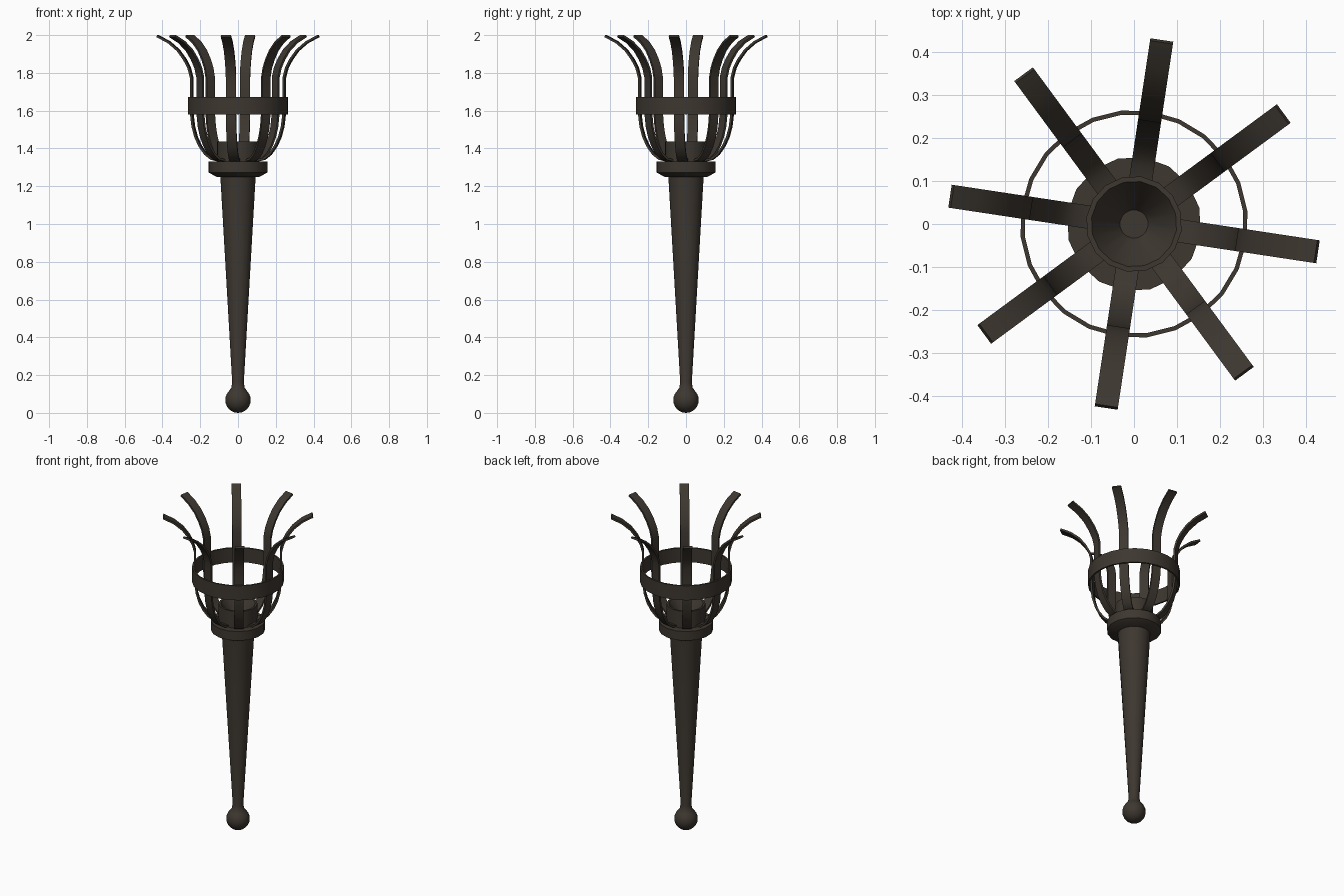
import bpy, bmesh, math
from mathutils import Matrix, Vector

if "Cube" in bpy.data.objects:
    bpy.data.objects.remove(bpy.data.objects["Cube"])

iron = bpy.data.materials.new("dark brown iron")
iron.diffuse_color = (0.047, 0.038, 0.029, 1)
iron.use_nodes = True
iron.node_tree.nodes["Principled BSDF"].inputs["Base Color"].default_value = iron.diffuse_color


def finish(name, bm, angle=35):
    bmesh.ops.recalc_face_normals(bm, faces=bm.faces)
    mesh = bpy.data.meshes.new(name)
    bm.to_mesh(mesh)
    bm.free()
    mesh.materials.append(iron)
    ob = bpy.data.objects.new(name, mesh)
    bpy.context.collection.objects.link(ob)
    bpy.ops.object.select_all(action='DESELECT')
    ob.select_set(True)
    bpy.context.view_layer.objects.active = ob
    bpy.ops.object.shade_smooth_by_angle(angle=math.radians(angle))
    return ob


def lathe(name, profile, sides, turn=0.0, loop=False):
    """Revolve (radius, z) points about z; loop joins the last point to the first."""
    bm = bmesh.new()
    rings = []
    for r, z in profile:
        if r < 1e-5:
            rings.append([bm.verts.new((0, 0, z))] * sides)
        else:
            rings.append([bm.verts.new((r * math.cos(turn + math.tau * i / sides),
                                        r * math.sin(turn + math.tau * i / sides), z))
                          for i in range(sides)])
    pairs = list(zip(rings, rings[1:]))
    if loop:
        pairs.append((rings[-1], rings[0]))
    for a, b in pairs:
        for i in range(sides):
            j = (i + 1) % sides
            bm.faces.new(list(dict.fromkeys((a[i], a[j], b[j], b[i]))))
    return finish(name, bm)


TURN = math.radians(-8.6)

# Tapered handle with a ball pommel
ball = [(0.068 * math.sin(t), 0.068 - 0.068 * math.cos(t))
        for t in (math.pi * k / 12 for k in range(10))]
lathe("handle", ball + [(0.036, 0.133), (0.031, 0.16), (0.095, 1.26), (0, 1.26)], 20, TURN)

# Collar with a bevelled underside
lathe("collar", [(0, 1.25), (0.115, 1.25), (0.157, 1.272), (0.157, 1.33), (0, 1.33)], 16, TURN)

# Hollow cup with a funnel-shaped inside
lathe("cup", [(0, 1.325), (0.112, 1.325), (0.112, 1.437), (0.1, 1.437),
              (0.033, 1.335), (0, 1.335)], 16, TURN)

# Hoop around the basket
lathe("basket_hoop", [(0.256, 1.58), (0.266, 1.58), (0.266, 1.672), (0.256, 1.672)],
      24, TURN, loop=True)

# Flat curved bars that flare out at the top
path = [(0.105, 1.337), (0.14, 1.345), (0.172, 1.37), (0.202, 1.412), (0.224, 1.46),
        (0.239, 1.515), (0.247, 1.58), (0.248, 1.68), (0.248, 1.775), (0.261, 1.825),
        (0.285, 1.872), (0.32, 1.92), (0.37, 1.963), (0.431, 1.995)]
pts = [Vector(p) for p in path]
HALF_W, HALF_T = 0.027, 0.006
for n in range(8):
    bm = bmesh.new()
    rows = []
    for i, p in enumerate(pts):
        d = (pts[min(i + 1, len(pts) - 1)] - pts[max(i - 1, 0)]).normalized()
        off = Vector((d.y, -d.x)) * HALF_T
        a, b = p + off, p - off
        rows.append([bm.verts.new((q.x, w, q.y)) for q, w in
                     ((a, -HALF_W), (a, HALF_W), (b, HALF_W), (b, -HALF_W))])
    for r, s in zip(rows, rows[1:]):
        for k in range(4):
            m = (k + 1) % 4
            bm.faces.new((r[k], r[m], s[m], s[k]))
    bm.faces.new(rows[0])
    bm.faces.new(rows[-1])
    bmesh.ops.transform(bm, matrix=Matrix.Rotation(TURN + n * math.tau / 8, 4, 'Z'), verts=bm.verts)
    finish(f"basket_bar_{n + 1}", bm)
